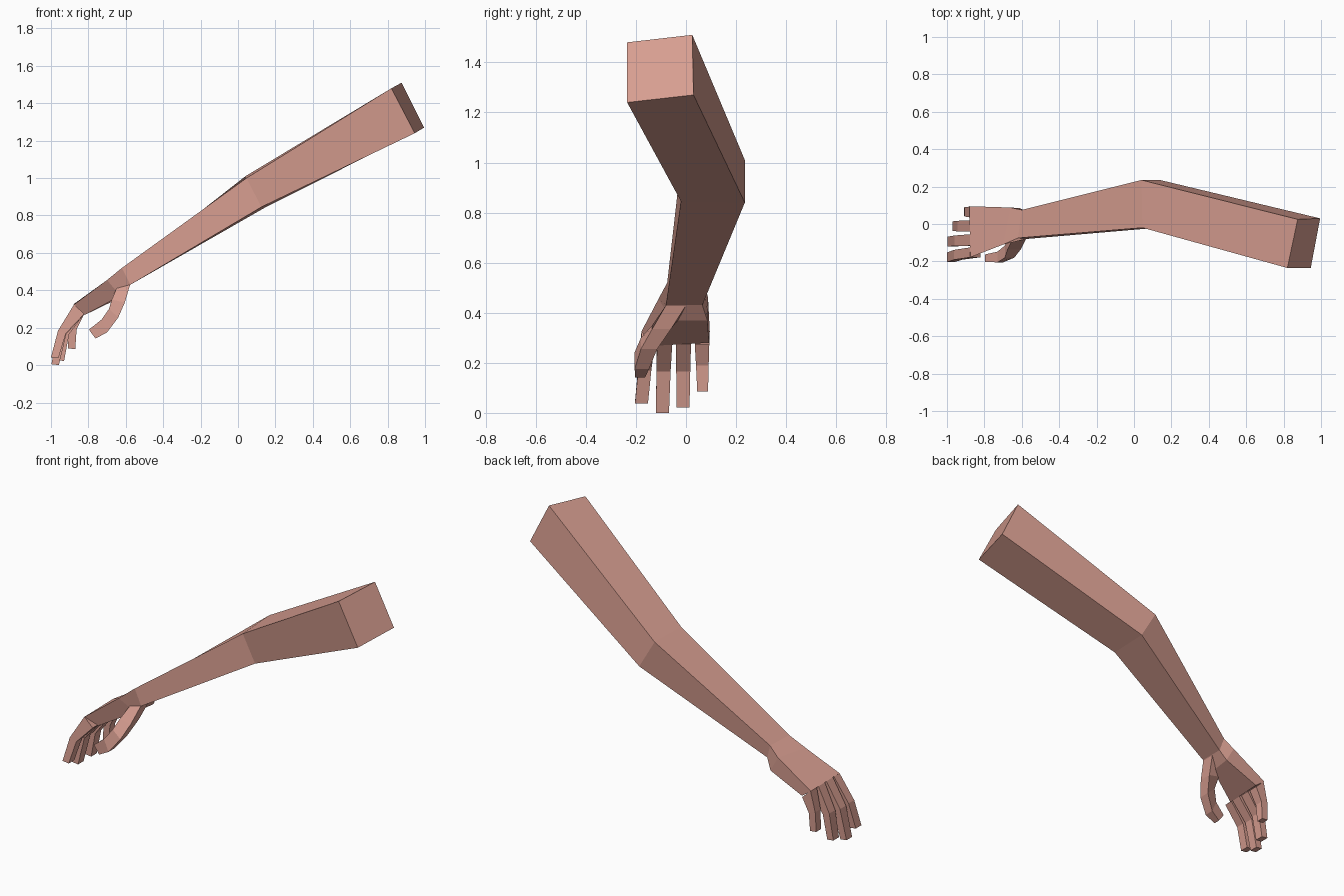
import bpy, bmesh

skin = bpy.data.materials.new("skin")
skin.diffuse_color = (0.68, 0.34, 0.28, 1)


def loft(name, rings):
    """Skin a series of four-point sections and cap both ends."""
    bm = bmesh.new()
    loops = [[bm.verts.new(p) for p in ring] for ring in rings]
    for a, b in zip(loops, loops[1:]):
        for i in range(4):
            j = (i + 1) % 4
            bm.faces.new((a[i], a[j], b[j], b[i]))
    bm.faces.new(loops[0])
    bm.faces.new(loops[-1])
    bmesh.ops.recalc_face_normals(bm, faces=bm.faces)
    mesh = bpy.data.meshes.new(name)
    bm.to_mesh(mesh)
    bm.free()
    mesh.materials.append(skin)
    obj = bpy.data.objects.new(name, mesh)
    bpy.context.collection.objects.link(obj)


# arm and palm: shoulder, elbow, wrist, heel of hand, knuckles
# each section: top front, top back, bottom back, bottom front
loft("arm_and_palm", [
    [(0.82, -0.235, 1.48), (0.875, 0.025, 1.51), (0.995, 0.03, 1.27), (0.945, -0.235, 1.24)],
    [(0.045, -0.02, 1.0), (0.04, 0.235, 1.01), (0.14, 0.235, 0.84), (0.125, -0.02, 0.845)],
    [(-0.62, -0.075, 0.52), (-0.60, 0.075, 0.51), (-0.575, 0.065, 0.43), (-0.575, -0.08, 0.43)],
    [(-0.70, -0.11, 0.455), (-0.66, 0.088, 0.46), (-0.61, 0.085, 0.37), (-0.63, -0.055, 0.37)],
    [(-0.875, -0.178, 0.325), (-0.88, 0.095, 0.325), (-0.82, 0.092, 0.28), (-0.82, -0.13, 0.268)],
])


# thumb sections given as lower (x, z), upper (x, z), front y, back y
def section(lower, upper, y0, y1):
    return [(lower[0], y0, lower[1]), (upper[0], y0, upper[1]),
            (upper[0], y1, upper[1]), (lower[0], y1, lower[1])]


loft("thumb", [
    section((-0.577, 0.43), (-0.65, 0.41), -0.08, 0.0),
    section((-0.605, 0.335), (-0.675, 0.35), -0.135, -0.06),
    section((-0.64, 0.255), (-0.69, 0.30), -0.18, -0.115),
    section((-0.70, 0.175), (-0.73, 0.243), -0.205, -0.148),
    section((-0.762, 0.142), (-0.797, 0.19), -0.203, -0.163),
])


# fingers: knuckle, middle joint and tip, running from base y to tip y
def finger(name, base, tip, mid_pos, tip_pos):
    mid = [(b + t) / 2 for b, t in zip(base, tip)]
    mx, mz = mid_pos
    tx, tz = tip_pos
    loft(name, [
        section((-0.822, 0.273), (-0.876, 0.325), *base),
        section((mx + 0.042, mz - 0.015), (mx, mz), *mid),
        section((tx + 0.04, tz - 0.005), (tx, tz), *tip),
    ])


finger("index_finger", (-0.178, -0.125), (-0.204, -0.152), (-0.962, 0.185), (-1.0, 0.042))
finger("middle_finger", (-0.116, -0.055), (-0.12, -0.068), (-0.96, 0.18), (-0.998, 0.005))
finger("ring_finger", (-0.04, 0.02), (-0.038, 0.014), (-0.945, 0.18), (-0.97, 0.027))
finger("little_finger", (0.035, 0.093), (0.045, 0.088), (-0.905, 0.205), (-0.91, 0.09))
